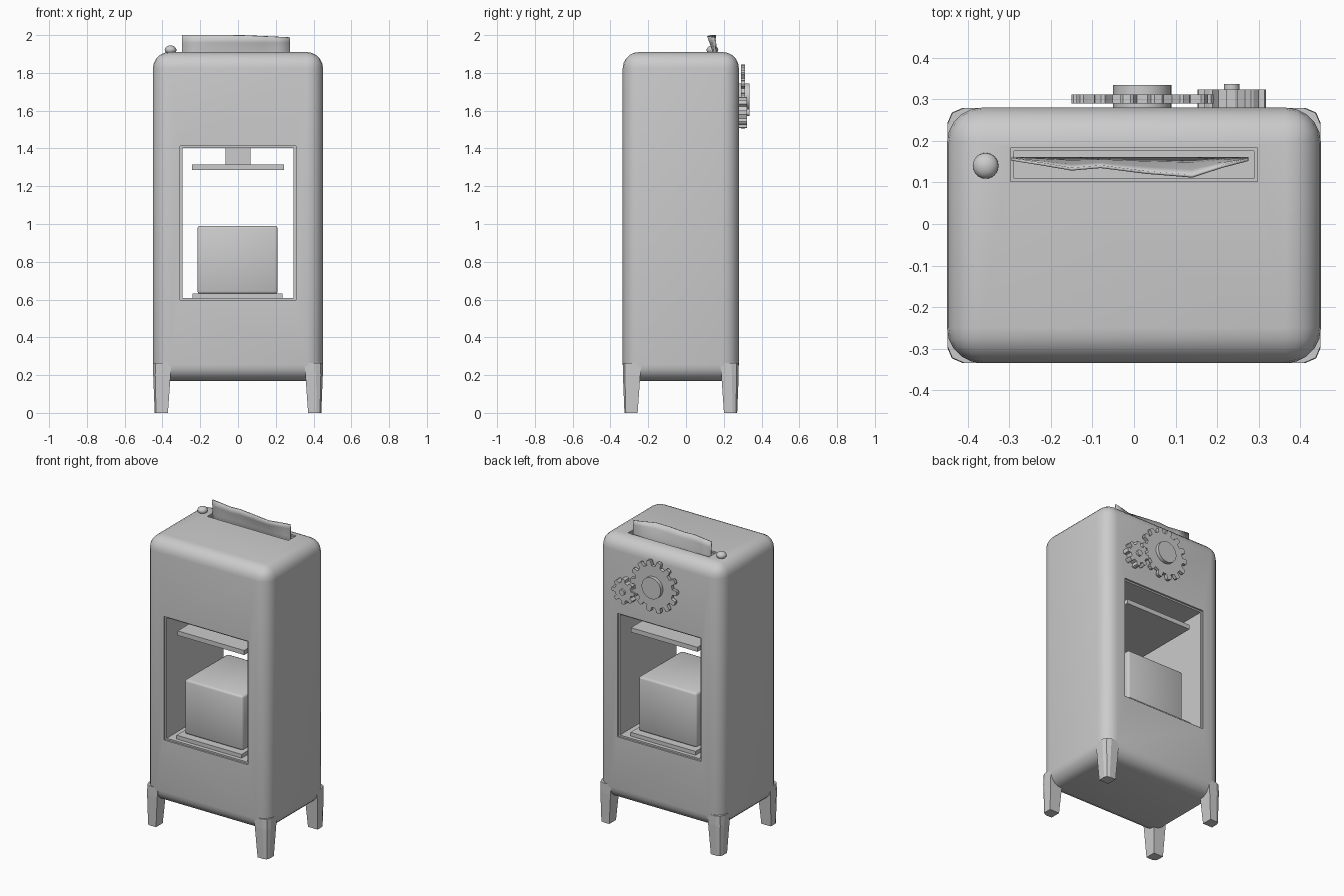
import bpy, bmesh, math
from mathutils import Vector

if "Cube" in bpy.data.objects:
    bpy.data.objects.remove(bpy.data.objects["Cube"])

CY = -0.0275  # depth centre of the cabinet

grey = bpy.data.materials.new("plain grey")
grey.diffuse_color = (0.6, 0.6, 0.6, 1)
grey.use_nodes = True
grey.node_tree.nodes["Principled BSDF"].inputs["Base Color"].default_value = grey.diffuse_color


def finish(name, bm, smooth=None):
    bmesh.ops.recalc_face_normals(bm, faces=bm.faces)
    me = bpy.data.meshes.new(name)
    bm.to_mesh(me)
    bm.free()
    me.materials.append(grey)
    ob = bpy.data.objects.new(name, me)
    bpy.context.collection.objects.link(ob)
    if smooth:
        shade(ob, smooth)
    return ob


def shade(ob, degrees):
    bpy.ops.object.select_all(action='DESELECT')
    ob.select_set(True)
    bpy.context.view_layer.objects.active = ob
    bpy.ops.object.shade_smooth_by_angle(angle=math.radians(degrees))


def box(name, lo, hi, bevel=0, segments=1, smooth=None):
    bm = bmesh.new()
    bmesh.ops.create_cube(bm, size=1)
    lo, hi = Vector(lo), Vector(hi)
    for v in bm.verts:
        v.co = Vector([(lo[i] + hi[i]) / 2 + v.co[i] * (hi[i] - lo[i]) for i in range(3)])
    if bevel:
        bmesh.ops.bevel(bm, geom=bm.edges[:], offset=bevel, segments=segments,
                        profile=0.5, affect='EDGES')
    return finish(name, bm, smooth)


def loft(name, rings, smooth=None):
    """Closed solid through rings of equal point count."""
    bm = bmesh.new()
    rows = [[bm.verts.new(p) for p in r] for r in rings]
    n = len(rows[0])
    for a, b in zip(rows, rows[1:]):
        for i in range(n):
            j = (i + 1) % n
            bm.faces.new((a[i], a[j], b[j], b[i]))
    bm.faces.new(rows[0])
    bm.faces.new(rows[-1])
    return finish(name, bm, smooth)


def disc(name, x, z, outline, y0, y1, smooth=None):
    return loft(name, [[(x + r * math.cos(a), y, z + r * math.sin(a)) for a, r in outline]
                       for y in (y0, y1)], smooth)


def circle(r, n=32):
    return [(2 * math.pi * i / n, r) for i in range(n)]


def gear_outline(teeth, root, tip):
    step = 2 * math.pi / teeth
    shape = ((-0.29, root), (-0.24, (root + tip) / 2), (-0.22, tip * 0.97), (-0.12, tip),
             (0.12, tip), (0.22, tip * 0.97), (0.24, (root + tip) / 2), (0.29, root))
    return [((t + f) * step, r) for t in range(teeth) for f, r in shape]


# cabinet with through window and paper slot
cabinet = box("cabinet", (-0.45, -0.335, 0.17), (0.45, 0.28, 1.91), 0.085, 5)
cutters = [
    box("window_cutter", (-0.295, -0.5, 0.607), (0.295, 0.5, 1.403)),
    box("front_rim_cutter", (-0.306, -0.5, 0.597), (0.306, -0.323, 1.413)),
    box("back_rim_cutter", (-0.306, 0.268, 0.597), (0.306, 0.5, 1.413)),
    box("slot_cutter", (-0.289, 0.109, 1.75), (0.289, 0.176, 2.1)),
    box("slot_rim_cutter", (-0.297, 0.102, 1.9), (0.297, 0.183, 2.1)),
]
bpy.context.view_layer.objects.active = cabinet
for c in cutters:
    c.hide_render = True
    m = cabinet.modifiers.new("cut", 'BOOLEAN')
    m.operation = 'DIFFERENCE'
    m.solver = 'EXACT'
    m.object = c
    bpy.ops.object.modifier_apply(modifier=m.name)
    bpy.data.objects.remove(c, do_unlink=True)
shade(cabinet, 30)

# tapered legs with a chamfered outer corner
for sx, nx in ((-1, "left"), (1, "right")):
    for sy, ny in ((-1, "front"), (1, "back")):
        rings = []
        for z, outer, inner, ch in ((0, 0.008, 0.078, 0.024), (0.2, 0.0, 0.092, 0.036),
                                    (0.265, 0.0, 0.098, 0.04)):
            pts = [(inner, inner), (inner, outer), (outer + ch, outer),
                   (outer + ch * .3, outer + ch * .3), (outer, outer + ch), (outer, inner)]
            rings.append([(sx * (0.449 - u), CY + sy * (0.3065 - v), z) for u, v in pts])
        loft(f"{ny}_{nx}_leg", rings)

# press: ram, pressing plate, base plate and pressed block
box("press_ram", (-0.065, CY - 0.065, 1.31), (0.065, CY + 0.065, 1.41))
box("press_plate", (-0.243, CY - 0.255, 1.285), (0.243, CY + 0.255, 1.315))
box("base_plate", (-0.24, CY - 0.27, 0.6), (0.235, CY + 0.27, 0.632))
box("pressed_block", (-0.215, CY - 0.225, 0.63), (0.21, CY + 0.225, 0.99), 0.014, 2, 50)

# wavy sheet standing in the slot
top = [(-0.295, 0.156), (-0.22, 0.144), (-0.15, 0.132), (-0.08, 0.138),
       (0.03, 0.124), (0.14, 0.115), (0.21, 0.138), (0.275, 0.155)]
bm = bmesh.new()
rows = []
for z, f in ((1.78, 0), (1.91, 0.3), (1.96, 0.7), (2.0, 1)):
    rows.append([bm.verts.new((max(x, -0.288) if z < 1.9 else x,
                               0.158 + (y - 0.158) * f,
                               z - (0.012 * max(0, x) / 0.275 if f == 1 else 0)))
                 for x, y in top])
for a, b in zip(rows, rows[1:]):
    for i in range(len(a) - 1):
        bm.faces.new((a[i], a[i + 1], b[i + 1], b[i]))
sheet = finish("paper_sheet", bm, 40)
s = sheet.modifiers.new("thickness", 'SOLIDIFY')
s.thickness = 0.007
s.offset = 0

# push button on top
bm = bmesh.new()
bmesh.ops.create_uvsphere(bm, u_segments=24, v_segments=12, radius=0.031)
for v in bm.verts:
    v.co = (v.co.x - 0.357, v.co.y + 0.14, v.co.z * 0.75 + 1.922)
finish("push_button", bm, 40)

# gears on the back
disc("large_gear", 0.02, 1.675, gear_outline(14, 0.138, 0.171), 0.29, 0.312)
disc("large_gear_hub", 0.02, 1.675, circle(0.07), 0.27, 0.335, 40)
disc("small_gear", 0.235, 1.59, gear_outline(8, 0.06, 0.083), 0.28, 0.323)
disc("small_gear_shaft", 0.235, 1.59, circle(0.019, 20), 0.27, 0.337, 40)
